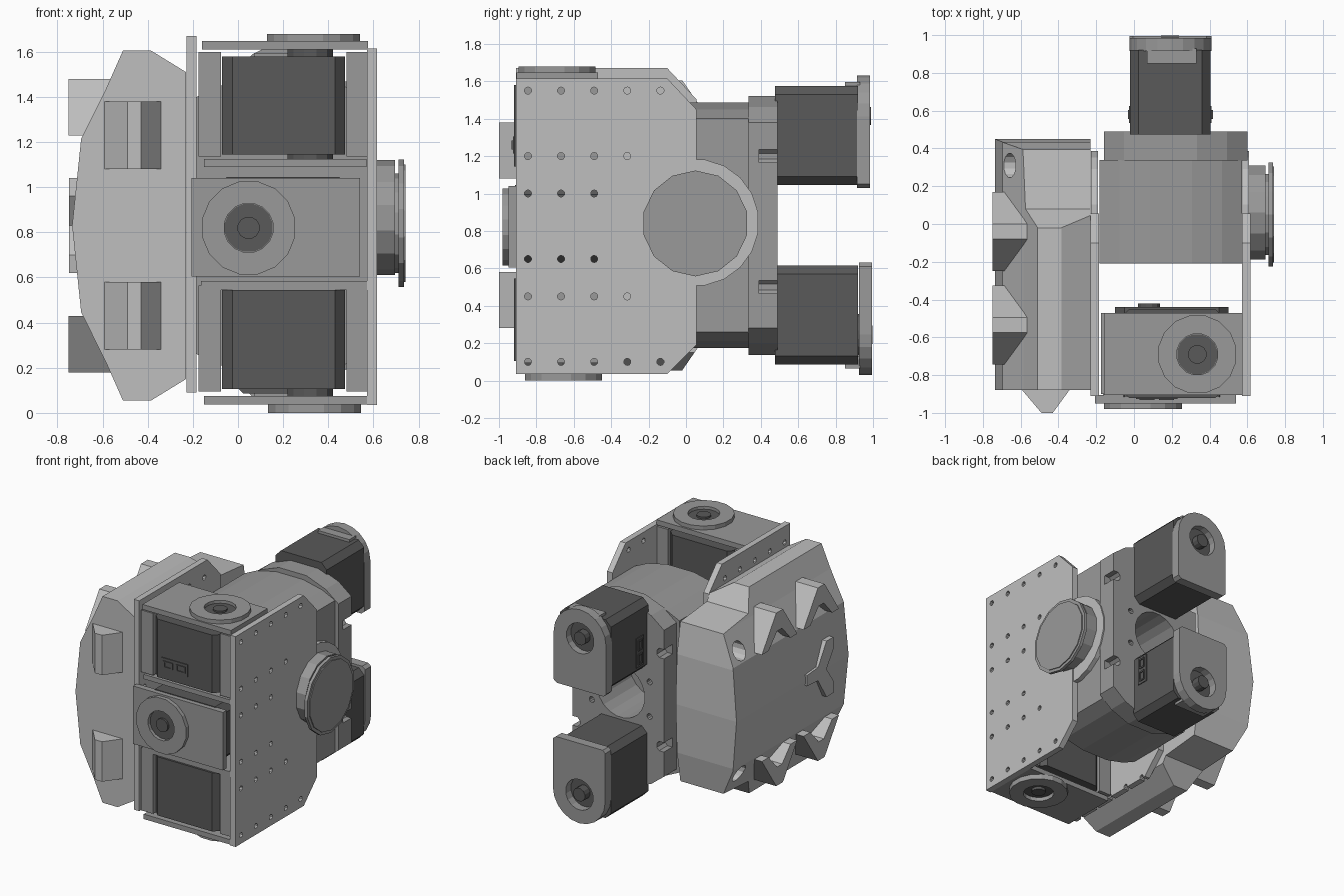
import bpy, bmesh
from math import cos, sin, pi
from mathutils import Vector

cube = bpy.data.objects.get("Cube")
if cube:
    bpy.data.objects.remove(cube, do_unlink=True)


def material(name, v):
    m = bpy.data.materials.new(name)
    m.use_nodes = True
    m.diffuse_color = (v, v, v, 1)
    m.node_tree.nodes["Principled BSDF"].inputs["Base Color"].default_value = (v, v, v, 1)
    return m


LIGHT = material("light grey", 0.52)
MID = material("mid grey", 0.32)
DARK = material("dark grey", 0.1)

PLACE = {"X": lambda p, h: Vector((h, *p)),
         "Y": lambda p, h: Vector((p[0], h, p[1])),
         "Z": lambda p, h: Vector((*p, h))}


def prisms(name, outlines, axis, a, b, mat):
    """Extrude one or more outlines along an axis, from a to b."""
    bm = bmesh.new()
    for pts in outlines:
        low = [bm.verts.new(PLACE[axis](p, a)) for p in pts]
        high = [bm.verts.new(PLACE[axis](p, b)) for p in pts]
        bm.faces.new(low)
        bm.faces.new(high)
        for i in range(len(pts)):
            j = (i + 1) % len(pts)
            bm.faces.new((low[i], low[j], high[j], high[i]))
    bmesh.ops.recalc_face_normals(bm, faces=bm.faces)
    me = bpy.data.meshes.new(name)
    bm.to_mesh(me)
    bm.free()
    me.materials.append(mat)
    ob = bpy.data.objects.new(name, me)
    bpy.context.collection.objects.link(ob)
    return ob


def prism(name, pts, axis, a, b, mat):
    return prisms(name, [pts], axis, a, b, mat)


def rect(u0, u1, v0, v1, c=0.0):
    if not c:
        return [(u0, v0), (u1, v0), (u1, v1), (u0, v1)]
    return [(u0 + c, v0), (u1 - c, v0), (u1, v0 + c), (u1, v1 - c),
            (u1 - c, v1), (u0 + c, v1), (u0, v1 - c), (u0, v0 + c)]


def circle(u, v, r, n=16):
    return [(u + r * cos(2 * pi * (i + .5) / n), v + r * sin(2 * pi * (i + .5) / n)) for i in range(n)]


def box(name, x0, x1, y0, y1, z0, z1, mat):
    return prism(name, rect(x0, x1, y0, y1), "Z", z0, z1, mat)


def boolean(ob, tool, op="DIFFERENCE"):
    tool.hide_render = True
    mod = ob.modifiers.new("cut", "BOOLEAN")
    mod.operation, mod.object, mod.solver = op, tool, "EXACT"
    bpy.context.view_layer.objects.active = ob
    bpy.ops.object.modifier_apply(modifier=mod.name)
    bpy.data.objects.remove(tool, do_unlink=True)


def hub(name, u, v, axis, base, top, r=0.21):
    """Round horn ring with a recess and a dark core."""
    ring = prism(name, circle(u, v, r), axis, base, top, MID)
    d = 1 if top > base else -1
    boolean(ring, prism("tool", circle(u, v, 0.11), axis, base + .008 * d, top + .1 * d, MID))
    prism(name + "_recess", circle(u, v, 0.108), axis, base + .007 * d, base + .012 * d, DARK)
    prism(name + "_core", circle(u, v, 0.05, 12), axis, base, top - .008 * d, DARK)


def flip(pts):
    return [(u, 1.66 - v) for u, v in pts]


# Side shell: front outline intersected with side outline
half = [(-.23, 1.51), (-.385, 1.605), (-.51, 1.605), (-.585, 1.436), (-.695, 1.215)]
shell = prism("shell", half + [(-.735, .83)] + flip(half)[::-1], "Y", -.88, .6, LIGHT)
back = [(-1, 1.7), (-.08, 1.7), (-.02, 1.605), (.08, 1.46), (.395, 1.43), (.435, 1.2)]
boolean(shell, prism("tool", back + [(.45, .83)] + flip(back)[::-1], "X", -1, 0, LIGHT), "INTERSECT")
boolean(shell, prisms("tool", [circle(.31, z, .065, 12) for z in (1.29, .37)], "X", -1, -.45, LIGHT))

# Shell ornaments: chevrons, forked badge, front wedges
for i, y in enumerate((-.04, -.535)):
    chevron = [(y - .21, 1.23), (y - .04, 1.48), (y + .04, 1.48), (y + .21, 1.23), (y + .13, 1.23),
               (y + .03, 1.34), (y - .03, 1.34), (y - .13, 1.23)]
    prism("upper_chevron_%d" % i, chevron, "X", -.75, -.56, LIGHT)
    prism("lower_chevron_%d" % i, flip(chevron), "X", -.75, -.56, LIGHT)
fork = [(-.37, .87), (-.5, .88), (-.6, 1.04), (-.68, 1.04), (-.69, .96), (-.6, .83)]
prism("shell_badge", fork + flip(fork)[-2::-1], "X", -.748, -.68, LIGHT)
wedge = [(-.6, -.87), (-.49, -1), (-.43, -1), (-.335, -.87)]
for n, z in (("upper", 1.08), ("lower", .28)):
    prism(n + "_front_wedge", wedge, "Z", z, z + .3, LIGHT)

# Side plates with screw holes, and round lobes behind the pivots
holes = [circle(-.845 + .177 * c, z, .019, 10)
         for z, n in ((1.55, 5), (1.2, 4), (1.0, 3), (.65, 3), (.45, 4), (.1, 5)) for c in range(n)]
for n, x, lift in (("left", .572, 0), ("right", -.229, .055)):
    edge = [(-.91, 1.615), (-.1, 1.615), (.055, 1.45), (.055, .19), (-.1, .035), (-.91, .035)]
    plate = prism(n + "_side_plate", [(u, v + lift) for u, v in edge], "X", x, x + .045, LIGHT)
    boolean(plate, prisms("tool", holes, "X", x - .1, x + .1, LIGHT))
    prism(n + "_plate_lobe", circle(.05, .845, .34, 20), "X", x + .002, x + .038, LIGHT)

# Pivot knob
prism("pivot_drum", circle(.06, .865, .255, 14), "X", .61, .695, MID)
prism("pivot_neck", circle(.05, .84, .22, 14), "X", .69, .715, MID)
prism("pivot_cap", circle(.05, .84, .283, 14), "X", .712, .735, MID)
prism("pivot_cap_face", circle(.05, .84, .26, 14), "X", .73, .742, MID)

# Arched main body and rear flange
def arch(x0, x1, z_side, z_top):
    w = x1 - x0
    up = [(x0 + w * t, z_side + (z_top - z_side) * k)
          for t, k in ((1, 0), (.86, .55), (.65, .95), (.35, .95), (.14, .55), (0, 0))]
    return up + flip(up)[::-1]


body = prism("main_body", arch(-.183, .572, 1.4, 1.49), "Y", -.21, .34, MID)
flange = prism("rear_flange", arch(-.16, .6, 1.38, 1.53), "Y", .335, .49, MID)
bore = [circle(.2, .83, .2, 20)] + [circle(x, z, .022, 10) for x in (-.04, .44) for z in (.7, .96)]
boolean(flange, prisms("tool", bore, "Y", .3, .6, MID))
boolean(body, prism("tool", circle(.2, .83, .2, 20), "Y", .1, .6, MID))
slots = [rect(x - .06, x + .06, z - .035, z + .035, .02) for x in (-.16, .6) for z in (1.2, .5)]
boolean(flange, prisms("tool", slots, "Y", .39, .6, MID))

# Rear motors with round-ended covers
def connector(name, axis, u, v, du, dv, base, top):
    """Socket plate with two raised frames."""
    prism(name, rect(u - du, u + du, v - dv, v + dv), axis, base, top, DARK)
    k = (top - base) * .8
    for s in (-.47, .47):
        cu, cv = (u + s * du, v) if du > dv else (u, v + s * dv)
        w, h = (du * .36, dv * .55) if du > dv else (du * .55, dv * .36)
        frame = prism(name + "_frame", rect(cu - w, cu + w, cv - h, cv + h), axis, top, top + k, DARK)
        boolean(frame, prism("tool", rect(cu - w * .7, cu + w * .7, cv - h * .7, cv + h * .7),
                             axis, top - k, top + 2 * k, DARK))


cover = [(-.025, 1.05), (-.005, 1.03), (.385, 1.03), (.41, 1.05)]
cover += [(.1925 + .2175 * cos(a * pi / 10), 1.413 + .2175 * sin(a * pi / 10)) for a in range(11)]
for n, f, shift in (("upper", lambda p: p, 0), ("lower", flip, .01)):
    prism(n + "_rear_motor", f(rect(-.02, .405, 1.045, 1.575, .045)), "Y", .475, .92, DARK)
    end = prism(n + "_rear_cover", f(cover), "Y", .915 + shift, .985 + shift, MID)
    cz = f([(.19, 1.415)])[0][1]
    boolean(end, prism("tool", circle(.19, cz, .115), "Y", .93, 1.2, MID))
    prism(n + "_rear_recess", circle(.19, cz, .113), "Y", .92, .935, DARK)
    prism(n + "_rear_core", circle(.19, cz, .05, 12), "Y", .92, .988 + shift, DARK)
    z0, z1 = sorted(v for _, v in f([(0, 1.53), (0, 1.595)]))
    box(n + "_rear_lug", .07, .33, .85, .93, z0, z1, MID)
connector("upper_rear_socket", "X", .58, 1.22, .045, .11, -.018, -.026)
connector("lower_rear_socket", "X", .58, .45, .045, .11, .403, .411)

# Front motors, one above and one below, held in side brackets
for n, z0, z1 in (("upper", 1.145, 1.58), ("lower", .105, .545)):
    prism(n + "_front_motor", rect(-.07, .475, -.92, -.45, .045), "Z", z0, z1, DARK)
    prism(n + "_motor_boss", circle(.32, -.69, .105, 12), "Z", z0 - .03, z1 + .03, DARK)
    for x0, x1 in ((-.175, -.075), (.48, .572)):
        box(n + "_motor_bracket", x0, x1, -.9, -.47, z0 - .01, z1 + .02, MID)
connector("front_socket", "Y", .12, 1.26, .11, .045, -.918, -.926)

# Horizontal cover plates and their hubs
for n, x0, x1, z0, z1 in (("top_cover", -.16, .575, 1.61, 1.648), ("upper_shelf", -.15, .57, 1.09, 1.125),
                          ("lower_shelf", -.165, .575, .545, .585), ("bottom_cover", -.15, .572, .038, .075)):
    box(n, x0, x1, -.905, -.47, z0, z1, MID)
hub("top_hub", .335, -.69, "Z", 1.645, 1.678)
hub("bottom_hub", .34, -.655, "Z", .04, 0)

# Centre motor with its front cover
prism("centre_motor", rect(-.1, .5, .62, 1.045, .05), "Y", -.915, -.44, DARK)
prism("centre_motor_boss", circle(.08, .82, .06, 12), "Y", -.45, -.42, DARK)
box("centre_cover", -.207, .54, -.95, -.905, .605, 1.04, MID)
hub("front_hub", .047, .82, "Y", -.945, -.98)
